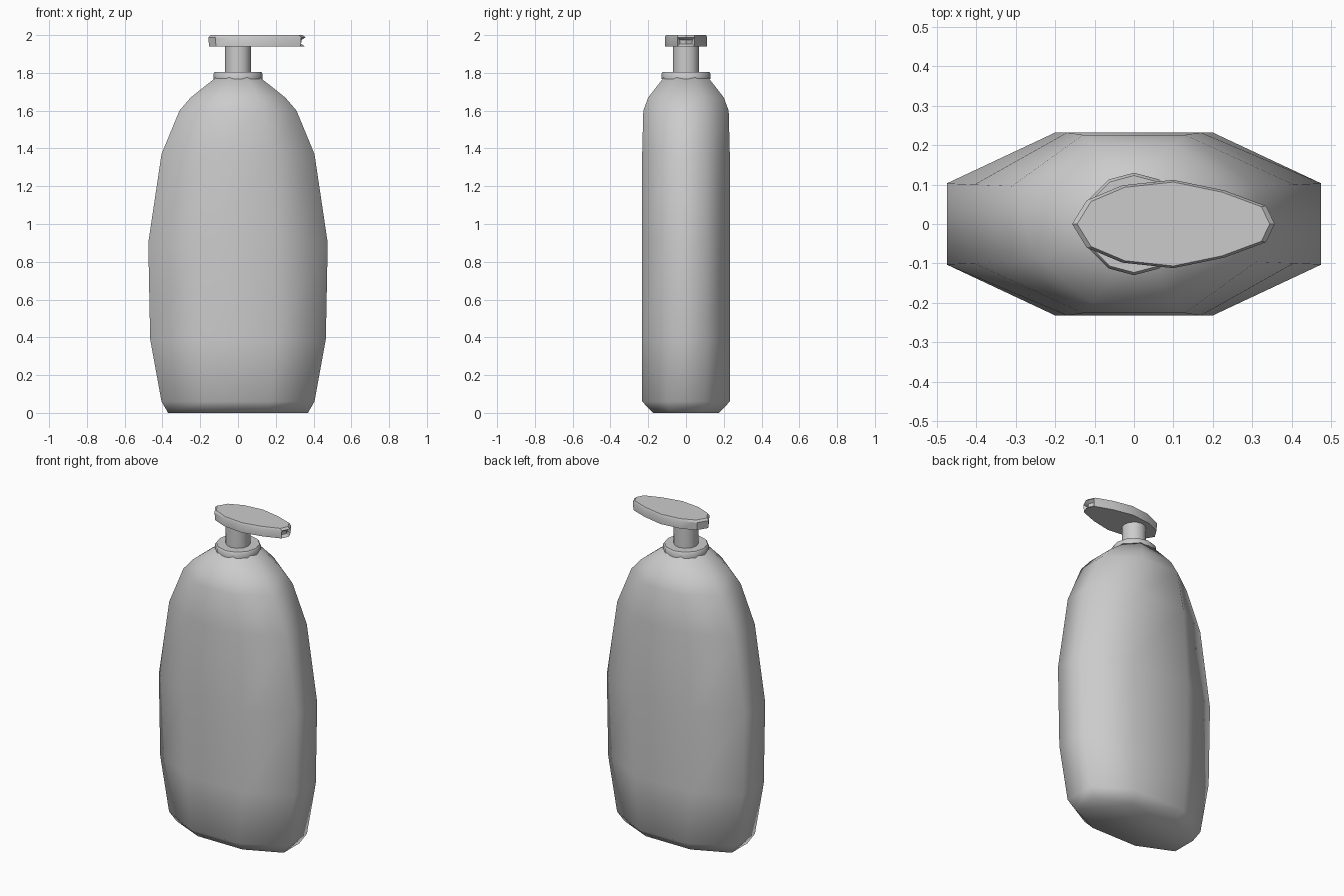
import bpy, bmesh, math

if "Cube" in bpy.data.objects:
    bpy.data.objects.remove(bpy.data.objects["Cube"])


def loft(name, rings, angle, notch=None):
    """Skin a stack of equal-length rings, capped at both ends."""
    bm = bmesh.new()
    loops = [[bm.verts.new(p) for p in ring] for ring in rings]
    n = len(loops[0])
    for lo, hi in zip(loops, loops[1:]):
        for i in range(n):
            j = (i + 1) % n
            bm.faces.new((lo[i], lo[j], hi[j], hi[i]))
    bm.faces.new(loops[0][::-1])
    bm.faces.new(loops[-1])
    bmesh.ops.recalc_face_normals(bm, faces=bm.faces)
    if notch:
        notch(bm)
    mesh = bpy.data.meshes.new(name)
    bm.to_mesh(mesh)
    bm.free()
    ob = bpy.data.objects.new(name, mesh)
    bpy.context.collection.objects.link(ob)
    bpy.ops.object.select_all(action='DESELECT')
    ob.select_set(True)
    bpy.context.view_layer.objects.active = ob
    bpy.ops.object.shade_smooth_by_angle(angle=math.radians(angle))
    return ob


def octagon(z, a, b, c, d):
    """Chamfered rectangle: half width a, half depth b, corners at c and d."""
    return [(a, -d, z), (a, d, z), (c, b, z), (-c, b, z),
            (-a, d, z), (-a, -d, z), (-c, -b, z), (c, -b, z)]


def circle(z, r, n=12):
    return [(r * math.cos(math.tau * i / n), r * math.sin(math.tau * i / n), z)
            for i in range(n)]


# Bottle body: z, half width, half depth, corner x, corner y
sections = [
    (0.00, 0.37, 0.175, 0.155, 0.078),
    (0.06, 0.405, 0.232, 0.17, 0.102),
    (0.39, 0.465, 0.232, 0.195, 0.103),
    (0.90, 0.475, 0.232, 0.20, 0.103),
    (1.37, 0.405, 0.232, 0.17, 0.10),
    (1.60, 0.31, 0.226, 0.13, 0.096),
    (1.67, 0.25, 0.20, 0.105, 0.085),
    (1.775, 0.118, 0.118, 0.05, 0.05),
]
loft("bottle_body", [octagon(*s) for s in sections], 70)

# Collar and pump stem
loft("collar", [circle(1.768, 0.13), circle(1.795, 0.13), circle(1.805, 0.123)], 40)
loft("pump_stem", [circle(1.79, 0.07), circle(1.945, 0.07)], 40)

# Pump head: leaf-shaped plate with a bevelled top
half = [(-0.12, 0.06), (-0.03, 0.098), (0.10, 0.112), (0.23, 0.085), (0.335, 0.046)]
outline = ([(-0.157, 0)] + [(x, -y) for x, y in half] + [(0.357, 0)] + half[::-1])


def head_ring(z, s):
    return [(0.1 + (x - 0.1) * s, y * s, z) for x, y in outline]


def nozzle(bm):
    # push a small opening into the two front tip faces
    tip = [f for f in bm.faces
           if f.calc_center_median().x > 0.33 and abs(f.normal.z) < 0.2]
    bmesh.ops.inset_region(bm, faces=tip, thickness=0.014, use_even_offset=True)
    bmesh.ops.translate(bm, vec=(-0.02, 0, 0), verts=list({v for f in tip for v in f.verts}))


loft("pump_head", [head_ring(1.94, 0.985), head_ring(1.988, 1.0), head_ring(2.0, 0.95)],
     30, nozzle)
